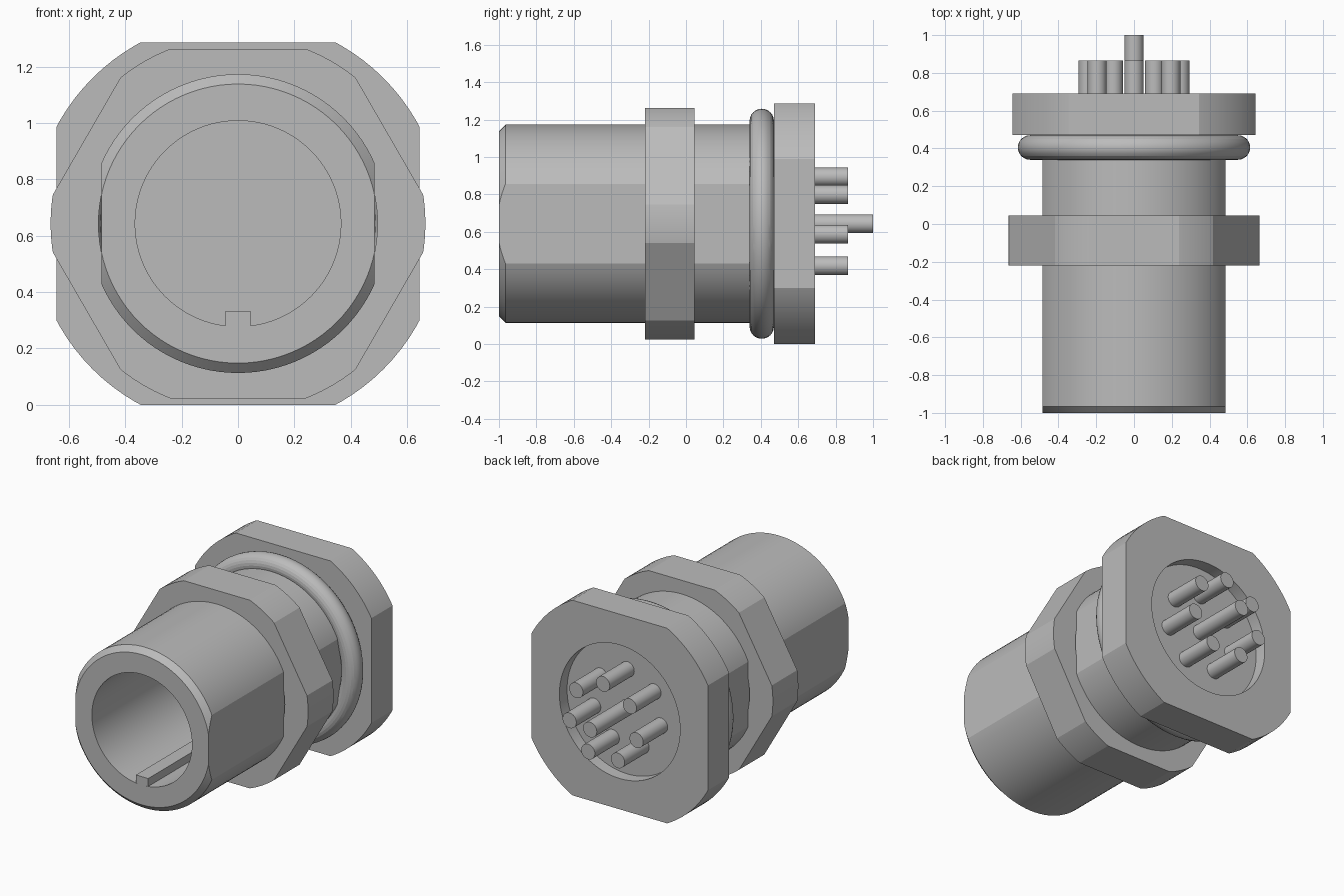
import bpy, bmesh
from math import radians, sin, cos, pi
from mathutils import Vector, Matrix

AXIS_Z = 0.643   # height of the connector's long axis
SEGMENTS = 96

cube = bpy.data.objects.get("Cube")
if cube:
    bpy.data.objects.remove(cube)

metal = bpy.data.materials.new("plain grey")
metal.use_nodes = True
grey = (0.5, 0.5, 0.5, 1)
metal.diffuse_color = grey
metal.node_tree.nodes["Principled BSDF"].inputs["Base Color"].default_value = grey


def finish(bm, name):
    """Turn a bmesh into a shaded object on the connector axis."""
    bmesh.ops.recalc_face_normals(bm, faces=bm.faces)
    mesh = bpy.data.meshes.new(name)
    bm.to_mesh(mesh)
    bm.free()
    mesh.materials.append(metal)
    mesh.shade_smooth()
    mesh.set_sharp_from_angle(angle=radians(15))
    ob = bpy.data.objects.new(name, mesh)
    ob.location.z = AXIS_Z
    bpy.context.collection.objects.link(ob)
    return ob


def turned(name, profile, closed=False, flats=(), apothem=1.0, segments=SEGMENTS):
    """Spin (radius, y) points round the y axis, then mill flats at given angles."""
    bm = bmesh.new()
    verts = [bm.verts.new((r, y, 0)) for r, y in profile]
    pairs = list(zip(verts, verts[1:]))
    if closed:
        pairs.append((verts[-1], verts[0]))
    edges = [bm.edges.new(p) for p in pairs]
    bmesh.ops.spin(bm, geom=verts + edges, cent=(0, 0, 0), axis=(0, 1, 0),
                   angle=2 * pi, steps=segments)
    bmesh.ops.remove_doubles(bm, verts=bm.verts, dist=1e-5)
    for angle in flats:
        normal = Vector((cos(radians(angle)), 0, sin(radians(angle))))
        cut = bmesh.ops.bisect_plane(
            bm, geom=bm.verts[:] + bm.edges[:] + bm.faces[:],
            plane_co=normal * apothem, plane_no=normal, clear_outer=True)
        rim = [e for e in cut["geom_cut"] if isinstance(e, bmesh.types.BMEdge)]
        bmesh.ops.holes_fill(bm, edges=rim, sides=0)
    return finish(bm, name)


# Barrel: chamfered mouth, blind bore, two side flats
turned("barrel", [(0, 0), (0.365, 0), (0.365, -1), (0.495, -1),
                  (0.53, -0.965), (0.53, 0.5), (0, 0.5)],
       flats=(0, 180), apothem=0.485)

# Keying rib along the bottom of the bore
bm = bmesh.new()
bmesh.ops.create_cube(bm, size=1, matrix=Matrix.Translation((0, -0.495, -0.345))
                      @ Matrix.Diagonal((0.09, 1.008, 0.07, 1)))
finish(bm, "key_rib")

# Hex nut with rounded corners
turned("hex_nut", [(0.495, -0.22), (0.665, -0.22), (0.665, 0.045), (0.495, 0.045)],
       closed=True, flats=range(30, 360, 60), apothem=0.62)

# Sealing ring in front of the flange
ring = [(0.55 + 0.065 * cos(a * pi / 12), 0.405 + 0.065 * sin(a * pi / 12))
        for a in range(24)]
turned("sealing_ring", ring, closed=True)

# Square flange with round corners and a shallow rear recess
turned("flange", [(0, 0.47), (0.73, 0.47), (0.73, 0.69), (0.44, 0.69),
                  (0.44, 0.61), (0, 0.61)],
       flats=range(0, 360, 90), apothem=0.643)


# Contact pins: a long one in the centre and a ring of seven
def pin(name, tip, x=0.0, z=0.0):
    ob = turned(name, [(0, 0.58), (0.05, 0.58), (0.05, tip), (0, tip)], segments=32)
    ob.location += Vector((x, 0, z))


pin("centre_pin", 1.0)
for i in range(7):
    a = pi / 2 + i * 2 * pi / 7
    pin(f"ring_pin_{i + 1}", 0.865, 0.25 * cos(a), 0.25 * sin(a))
